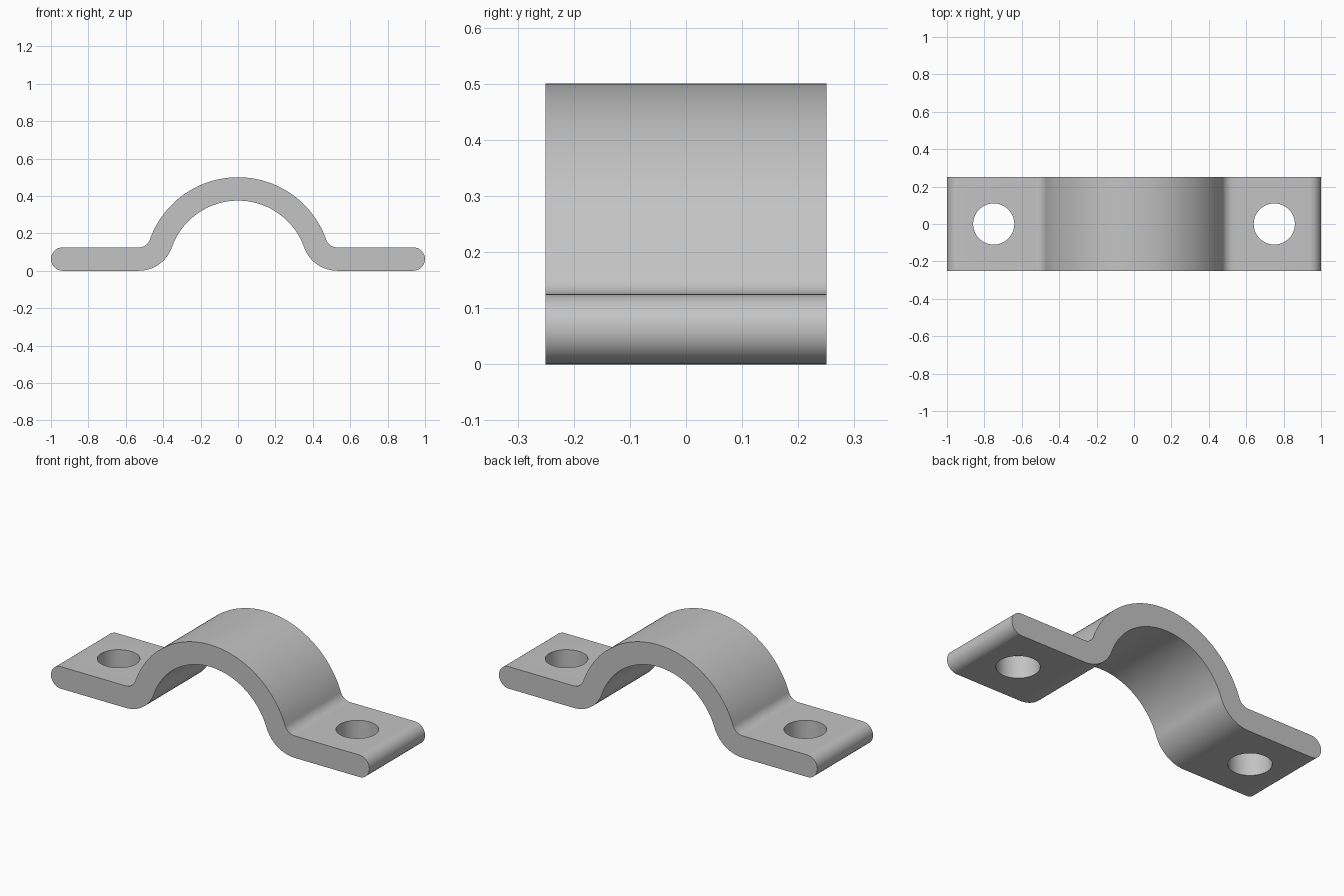
import bpy, bmesh
from math import sin, cos, pi, atan2, sqrt
from mathutils import Vector

THICK = 0.125          # strap thickness
HALF_DEPTH = 0.25
R_IN, R_OUT = 0.375, 0.5
BEND = 0.0625          # tight side of the bend
HOLE_X, HOLE_R = 0.75, 0.11

if "Cube" in bpy.data.objects:
    bpy.data.objects.remove(bpy.data.objects["Cube"])

grey = bpy.data.materials.new("plain grey metal")
grey.use_nodes = True
colour = (0.55, 0.55, 0.55, 1)
grey.diffuse_color = colour
grey.node_tree.nodes["Principled BSDF"].inputs["Base Color"].default_value = colour


def arc(cx, cz, r, start, end, steps):
    """Points along a circular arc in the XZ plane."""
    angles = [start + (end - start) * i / steps for i in range(steps + 1)]
    return [Vector((cx + r * cos(a), 0, cz + r * sin(a))) for a in angles]


# Bend centre: tangent to both the arch and the flat foot
bend_z = BEND + THICK
bend_x = sqrt((R_OUT + BEND) ** 2 - bend_z ** 2)
tilt = atan2(bend_z, bend_x)

# Right half of the outline: outer arch, bend, rounded tip, bend, inner arch
half = arc(0, 0, R_OUT, pi / 2, tilt, 40)
half += arc(bend_x, bend_z, BEND, pi + tilt, 1.5 * pi, 14)[1:]
half += arc(1 - THICK / 2, THICK / 2, THICK / 2, pi / 2, -pi / 2, 24)
half += arc(bend_x, bend_z, bend_z, 1.5 * pi, pi + tilt, 16)
half += arc(0, 0, R_IN, tilt, pi / 2, 40)[1:]
mirrored = [Vector((-p.x, 0, p.z)) for p in reversed(half[1:-1])]

# Strap: outline extruded through its depth
bm = bmesh.new()
verts = [bm.verts.new((p.x, -HALF_DEPTH, p.z)) for p in half + mirrored]
cap = bm.faces.new(verts)
extruded = bmesh.ops.extrude_face_region(bm, geom=[cap], use_keep_orig=True)["geom"]
bmesh.ops.translate(bm, vec=(0, 2 * HALF_DEPTH, 0),
                    verts=[g for g in extruded if isinstance(g, bmesh.types.BMVert)])
bmesh.ops.recalc_face_normals(bm, faces=bm.faces)
mesh = bpy.data.meshes.new("clamp_strap")
bm.to_mesh(mesh)
bm.free()
strap = bpy.data.objects.new("clamp_strap", mesh)
bpy.context.collection.objects.link(strap)
mesh.materials.append(grey)

# Bolt holes through both feet
for name, side in (("left", 1), ("right", -1)):
    bpy.ops.mesh.primitive_cylinder_add(vertices=64, radius=HOLE_R, depth=0.4,
                                        location=(side * HOLE_X, 0, THICK / 2))
    cutter = bpy.context.object
    cutter.name = name + "_hole_cutter"
    cutter.data.materials.append(grey)
    cutter.hide_render = True
    cutter.hide_viewport = True
    cutter.display_type = 'WIRE'
    cut = strap.modifiers.new(name + "_bolt_hole", 'BOOLEAN')
    cut.operation = 'DIFFERENCE'
    cut.solver = 'EXACT'
    cut.object = cutter

# Bake the holes, drop the cutters, then smooth the curved faces
bpy.context.view_layer.update()
baked = bpy.data.meshes.new_from_object(strap.evaluated_get(bpy.context.evaluated_depsgraph_get()))
strap.modifiers.clear()
strap.data = baked
for name in ("left", "right"):
    bpy.data.objects.remove(bpy.data.objects[name + "_hole_cutter"])
bpy.ops.object.select_all(action='DESELECT')
strap.select_set(True)
bpy.context.view_layer.objects.active = strap
bpy.ops.object.shade_smooth_by_angle(angle=pi / 6)
